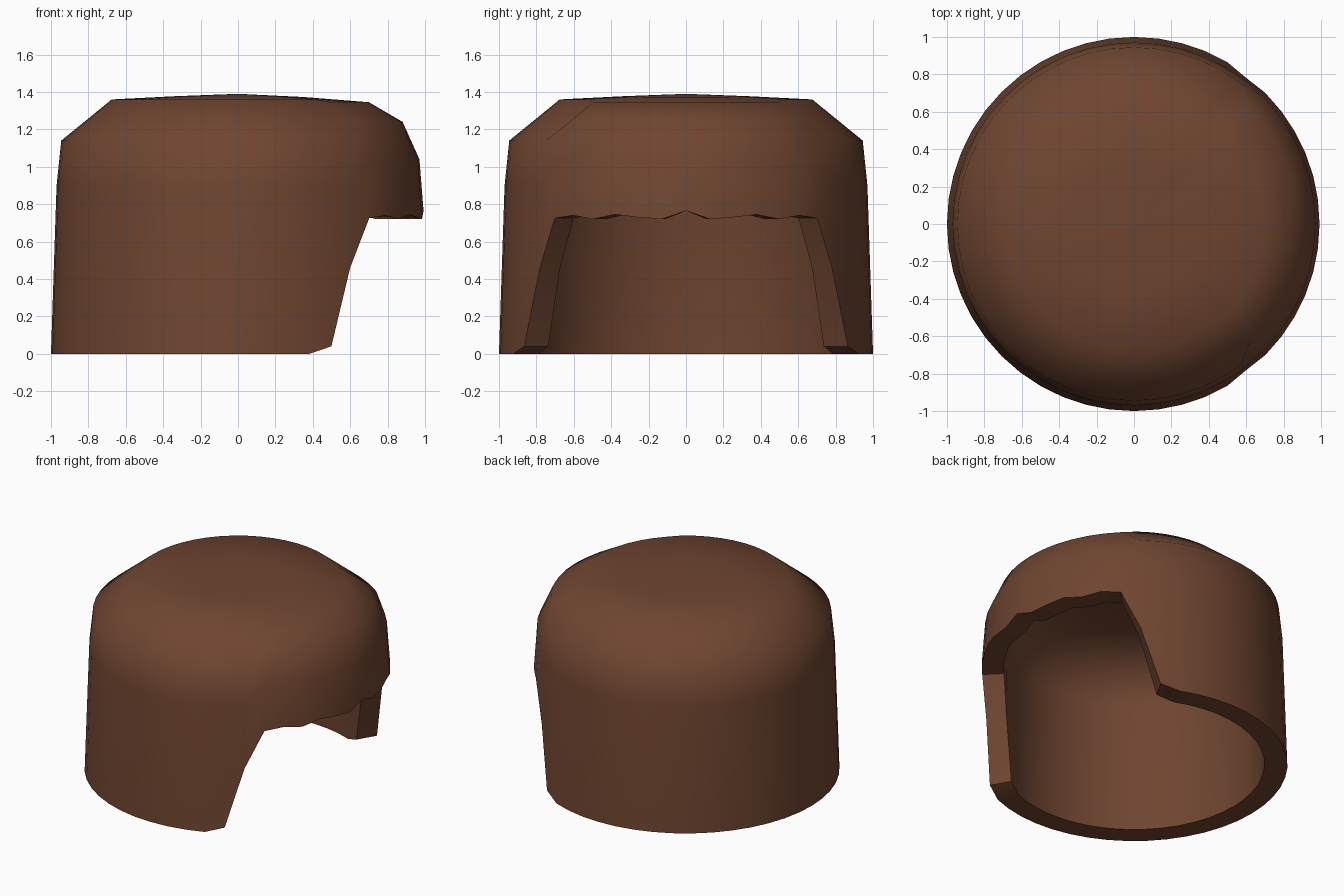
import bpy, bmesh, math

if "Cube" in bpy.data.objects:
    bpy.data.objects.remove(bpy.data.objects["Cube"])

SEG = 48  # columns, 7.5 degrees each; the face opening is centred on +x

# Lower edge height of the opening, by column counted away from +x
EDGE = [0.765, 0.72, 0.73, 0.745, 0.72, 0.74, 0.725, 0.46, 0.04]

# (radius, height) rings above the lower edge
BACK = [(0.97, 0.90), (0.945, 1.14), (0.675, 1.36), (0.34, 1.377)]
FRONT = [(0.97, 1.04), (0.88, 1.24), (0.70, 1.345), (0.35, 1.373)]
INNER = [(0.83, 0.90), (0.79, 1.05), (0.57, 1.21), (0.30, 1.235)]


def column(i):
    """Lower edge height and outer profile for one column."""
    k = min(i, SEG - i)
    low = EDGE[k] if k < len(EDGE) else 0.0
    front = k <= 6
    r = 0.992 if front else 1.0 - 0.033 * low
    return low, [(r, low)] + (FRONT if front else BACK)


def add_ring_verts(bm, profiles, top):
    cols = []
    for i, prof in enumerate(profiles):
        a = 2 * math.pi * i / SEG
        cols.append([bm.verts.new((r * math.cos(a), r * math.sin(a), z)) for r, z in prof])
    return cols, bm.verts.new((0, 0, top))


bm = bmesh.new()
outer_prof = [column(i)[1] for i in range(SEG)]
inner_prof = [[(0.85, column(i)[0])] + INNER for i in range(SEG)]
outer, outer_top = add_ring_verts(bm, outer_prof, 1.39)
inner, inner_top = add_ring_verts(bm, inner_prof, 1.24)

for i in range(SEG):
    j = (i + 1) % SEG
    # outer and inner skins with domed caps
    for cols, top in ((outer, outer_top), (inner, inner_top)):
        a, b = cols[i], cols[j]
        for n in range(len(a) - 1):
            bm.faces.new((a[n], b[n], b[n + 1], a[n + 1]))
        bm.faces.new((a[-1], b[-1], top))
    # rim joining the skins along the lower edge
    bm.faces.new((outer[i][0], inner[i][0], inner[j][0], outer[j][0]))
bmesh.ops.recalc_face_normals(bm, faces=bm.faces[:])

mesh = bpy.data.meshes.new("hair_cap")
bm.to_mesh(mesh)
bm.free()
hair = bpy.data.objects.new("hair_cap", mesh)
bpy.context.collection.objects.link(hair)

# Single brown colour
brown = bpy.data.materials.new("brown")
brown.diffuse_color = (0.16, 0.06, 0.03, 1)
brown.use_nodes = True
brown.node_tree.nodes["Principled BSDF"].inputs["Base Color"].default_value = brown.diffuse_color
mesh.materials.append(brown)

bpy.context.view_layer.objects.active = hair
hair.select_set(True)
bpy.ops.object.shade_smooth_by_angle(angle=math.radians(52))
